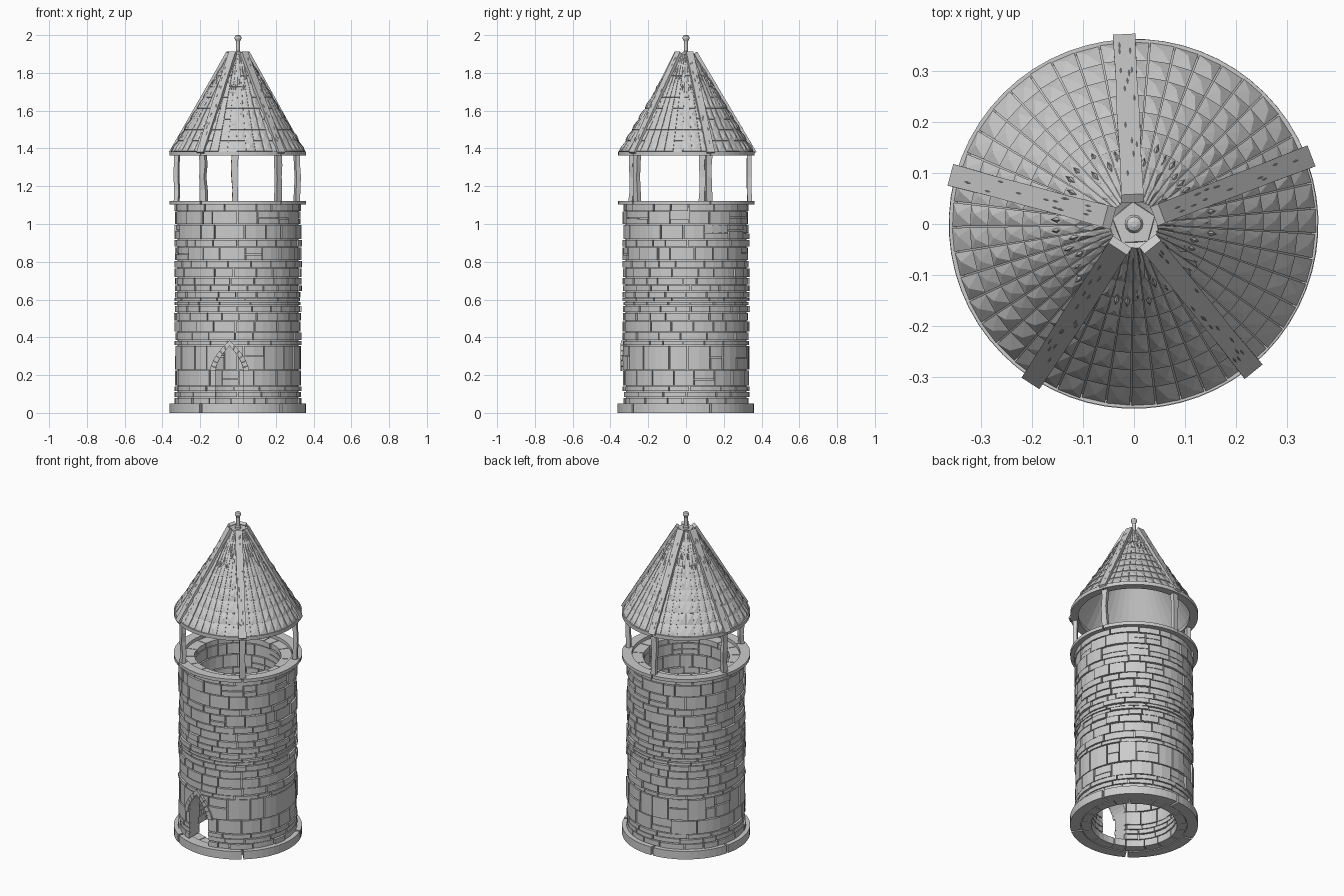
import bpy, bmesh, math, random
from mathutils import Vector

if "Cube" in bpy.data.objects:
    bpy.data.objects.remove(bpy.data.objects["Cube"])

random.seed(7)
rad = math.radians
POSTS = [93 + 72 * k for k in range(5)]


def finish(bm, name):
    bmesh.ops.recalc_face_normals(bm, faces=bm.faces)
    me = bpy.data.meshes.new(name)
    bm.to_mesh(me)
    bm.free()
    ob = bpy.data.objects.new(name, me)
    bpy.context.collection.objects.link(ob)
    return ob


def loft(bm, sections, closed=False):
    """Skin a list of equally sized vertex loops into a solid."""
    loops = [[bm.verts.new(p) for p in s] for s in sections]
    n = len(loops[0])
    pairs = list(zip(loops, loops[1:])) + ([(loops[-1], loops[0])] if closed else [])
    for a, b in pairs:
        for i in range(n):
            j = (i + 1) % n
            bm.faces.new((a[i], a[j], b[j], b[i]))
    if not closed:
        bm.faces.new(loops[0][::-1])
        bm.faces.new(loops[-1])


def pol(a, r, z):
    return Vector((r * math.cos(rad(a)), r * math.sin(rad(a)), z))


def arc_block(bm, a0, a1, r0, r1, z0, z1, step=9):
    n = max(1, math.ceil((a1 - a0) / step))
    full = a1 - a0 >= 360
    secs = []
    for i in range(n if full else n + 1):
        a = a0 + (a1 - a0) * i / n
        secs.append([pol(a, r, z) for r, z in ((r0, z0), (r1, z0), (r1, z1), (r0, z1))])
    loft(bm, secs, full)


# Stone wall: courses of uneven blocks around a recessed mortar core
COURSES = [0.002, 0.05, 0.085, 0.115, 0.145, 0.23, 0.36, 0.385, 0.43, 0.49, 0.535, 0.57, 0.592,
           0.612, 0.645, 0.68, 0.72, 0.77, 0.81, 0.88, 0.92, 1.0, 1.07, 1.107]
stones = bmesh.new()
for row, (z0, z1) in enumerate(zip(COURSES, COURSES[1:])):
    n = random.randint(15, 21)
    start = random.uniform(0, 30)
    cuts = [start + 360 * (i + random.uniform(-.25, .25)) / n for i in range(n)]
    cuts.append(cuts[0] + 360)
    for a0, a1 in zip(cuts, cuts[1:]):
        out = 0.297 if row == 0 else random.uniform(0.329, 0.339)
        top = z1 - 0.005
        if z1 - z0 > 0.06 and random.random() < .25:      # split some tall stones
            mid = z0 + (z1 - z0) * random.uniform(.4, .6)
            arc_block(stones, a0 + .5, a1 - .5, 0.243, out, z0, mid - .005, 11)
            arc_block(stones, a0 + .5, a1 - .5, 0.243, out - .004, mid, top, 11)
        else:
            arc_block(stones, a0 + .5, a1 - .5, random.uniform(.24, .248), out, z0, top, 11)
wall = finish(stones, "wall_stones")
core = bmesh.new()
arc_block(core, 0, 360, 0.256, 0.32, 0.052, 1.09, 7.5)
mortar = finish(core, "wall_mortar")

# Pointed doorway cut through the wall
DX, SPRING = -0.045, 0.22


def arch(w, h, n=6):
    right = [(DX + w * (1 - (i / n) ** 1.7), SPRING + h * i / n) for i in range(n + 1)]
    return right + [(2 * DX - x, z) for x, z in right[-2::-1]]


outline = [(DX + .073, 0.0497)] + arch(.073, .135) + [(DX - .073, 0.0497)]
bm = bmesh.new()
loft(bm, [[(x, y, z) for x, z in outline] for y in (-.45, -.15)])
cutter = finish(bm, "door_cutter")
cutter.hide_render = True
for ob in (wall, mortar):
    m = ob.modifiers.new("door", 'BOOLEAN')
    m.operation, m.object, m.solver = 'DIFFERENCE', cutter, 'EXACT'
    dg = bpy.context.evaluated_depsgraph_get()
    me = bpy.data.meshes.new_from_object(ob.evaluated_get(dg))
    ob.modifiers.clear()
    ob.data = me
bpy.data.objects.remove(cutter)

# Door arch trim made of short stones
bm = bmesh.new()
inner, outer = arch(.074, .135), arch(.104, .165)
for k in range(len(inner) - 1):
    secs = []
    for f in (k + .04, k + .96):
        i, t = int(f), f - int(f)
        sec = []
        for line, R in ((inner, .30), (inner, .347), (outer, .347), (outer, .30)):
            x = line[i][0] * (1 - t) + line[i + 1][0] * t
            z = line[i][1] * (1 - t) + line[i + 1][1] * t
            sec.append((x, -math.sqrt(R * R - x * x), z))
        secs.append(sec)
    loft(bm, secs)
finish(bm, "door_arch")


# Segmented rings: stone base, wall-top planks and roof-eave planks
for name, r0, r1, z0, z1, gap in (("base_ring", .30, .364, 0, .05, 1.0),
                                  ("wall_top_ring", .305, .363, 1.102, 1.122, .5),
                                  ("eave_ring", .315, .363, 1.363, 1.385, .3)):
    bm = bmesh.new()
    for a in POSTS:
        arc_block(bm, a + gap, a + 72 - gap, r0, r1 - random.uniform(0, .003), z0, z1, 6)
    finish(bm, name)

# Slightly crooked posts
for k, a in enumerate(POSTS):
    bm = bmesh.new()
    secs = []
    t, u = pol(a + 90, 1, 0), pol(a, 1, 0)
    for z in (1.115, 1.18, 1.25, 1.31, 1.37):
        c = pol(a, .335, z) + t * random.uniform(-.004, .004) + u * random.uniform(-.004, .004)
        w = random.uniform(.014, .018)
        secs.append([c + t * w * i + u * .012 * j for i, j in ((-1, -1), (1, -1), (1, 1), (-1, 1))])
    loft(bm, secs)
    finish(bm, f"post_{k + 1}")


# Roof: t runs up the slope, h is height off the surface
def slope(a, t, h):
    return pol(a, .35 - .305 * t + .857 * h, 1.382 + .515 * t + .514 * h)


bm = bmesh.new()
N = 45
loft(bm, [[slope(POSTS[0] + 360 * i / N, t, h) for t, h in ((0, -.012), (0, 0), (1, 0), (1, -.012))]
          for i in range(N)], True)
finish(bm, "roof_shell")

# Faceted shingles
bm = bmesh.new()
ROWS, da = 9, 360 / N
for c in range(N):
    a = POSTS[0] + c * da
    lift = random.uniform(0, .003)
    for r in range(ROWS):
        t0, t1 = r / ROWS, (r + 1) / ROWS
        k = 1 - .6 * t0
        base = [slope(a + .25, t0, 0), slope(a + da - .25, t0, 0), slope(a + da - .25, t1, 0), slope(a + .25, t1, 0)]
        lip = [slope(a + .25, t0, .005 * k + lift), slope(a + da - .25, t0, .005 * k + lift),
               slope(a + da - .25, t1, .001 + lift), slope(a + .25, t1, .001 + lift)]
        b = [bm.verts.new(p) for p in base]
        l = [bm.verts.new(p) for p in lip]
        peak = bm.verts.new(slope(a + da * random.uniform(.4, .6), t0 + .4 / ROWS,
                                  random.uniform(.006, .012) * k + lift))
        bm.faces.new(b[::-1])
        for i in range(4):
            j = (i + 1) % 4
            bm.faces.new((b[i], b[j], l[j], l[i]))
            bm.faces.new((l[i], l[j], peak))
finish(bm, "roof_shingles")


# Thin splinter used for wood grain and shingle flakes
def flake(bm, c, along, side, up, length, width, high):
    ring = [bm.verts.new(c + along * length * i + side * width * j)
            for i, j in ((-1, 0), (0, -1), (1, 0), (0, 1))]
    top = bm.verts.new(c + up * high)
    bm.faces.new(ring[::-1])
    for i in range(4):
        bm.faces.new((ring[i], ring[(i + 1) % 4], top))


bm = bmesh.new()
for c in range(N):
    a = POSTS[0] + (c + .5) * da
    t = random.choice((.66, .71, .76))
    along = (slope(a, 1, 0) - slope(a, 0, 0)).normalized()
    up = (slope(a, 0, 1) - slope(a, 0, 0)).normalized()
    flake(bm, slope(a, t, .004), along, pol(a + 90, 1, 0), up, .022, .005, .007)
finish(bm, "shingle_flakes")

# Roof ribs over the posts
for k, a in enumerate(POSTS):
    bm = bmesh.new()
    side = pol(a + 90, 1, 0)
    up = (slope(a, 0, 1) - slope(a, 0, 0)).normalized()
    along = (slope(a, 1, 0) - slope(a, 0, 0)).normalized()
    secs = []
    for t in (-.02, .25, .5, .75, 1.01):
        w = random.uniform(.020, .023)
        secs.append([slope(a, t, h) + side * w * s for s, h in ((-1, 0), (1, 0), (1, .019), (-1, .019))])
    loft(bm, secs)
    for i in range(14):
        p = slope(a, random.uniform(.05, .95), .0188) + side * random.uniform(-.015, .015)
        flake(bm, p, along, side, up, .014, .002, .0015)
    finish(bm, f"roof_rib_{k + 1}")

# Peak cap and finial
bm = bmesh.new()
loft(bm, [[pol(p, r, z) for p in POSTS] for r, z in ((.05, 1.875), (.043, 1.897))])
finish(bm, "roof_cap")
bm = bmesh.new()
prof = ((.018, 1.885), (.018, 1.91), (.011, 1.915), (.010, 1.965), (.013, 1.972), (.017, 1.978),
        (.0185, 1.986), (.014, 1.996), (.006, 2.0))
loft(bm, [[pol(i * 30, r, z) for i in range(12)] for r, z in prof])
finish(bm, "finial")
